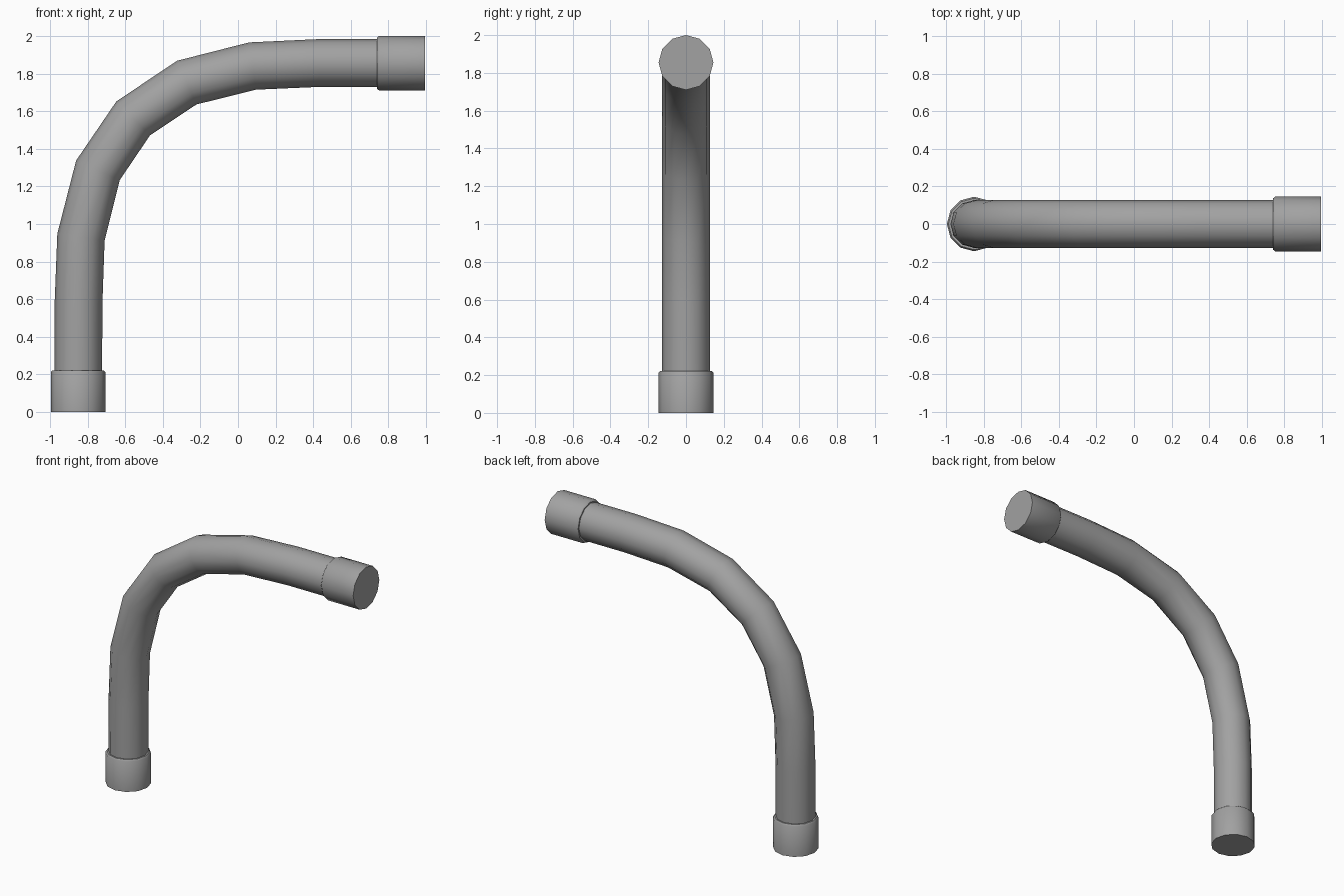
import bpy, bmesh, math
from mathutils import Vector

SIDES = 12

cube = bpy.data.objects.get("Cube")
if cube:
    bpy.data.objects.remove(cube, do_unlink=True)

grey = bpy.data.materials.new("pipe grey")
grey.use_nodes = True
grey.diffuse_color = (0.36, 0.36, 0.36, 1)
grey.node_tree.nodes["Principled BSDF"].inputs["Base Color"].default_value = (0.36, 0.36, 0.36, 1)


def tube(name, path, radii):
    """Loft round rings along a path of (x, z) points and cap both ends."""
    pts = [Vector((x, 0, z)) for x, z in path]
    side = Vector((0, 1, 0))
    bm = bmesh.new()
    rings = []
    for i, (p, r) in enumerate(zip(pts, radii)):
        # average of the directions before and after gives the mitre plane
        before = (p - pts[i - 1]).normalized() if i else Vector()
        after = (pts[i + 1] - p).normalized() if i < len(pts) - 1 else Vector()
        across = side.cross((before + after).normalized())
        angles = [math.tau * k / SIDES for k in range(SIDES)]
        rings.append([bm.verts.new(p + r * (across * math.cos(a) + side * math.sin(a)))
                      for a in angles])
    for a, b in zip(rings, rings[1:]):
        for k in range(SIDES):
            n = (k + 1) % SIDES
            bm.faces.new((a[k], a[n], b[n], b[k]))
    bm.faces.new(rings[0])
    bm.faces.new(rings[-1])
    bmesh.ops.recalc_face_normals(bm, faces=bm.faces)
    mesh = bpy.data.meshes.new(name)
    bm.to_mesh(mesh)
    bm.free()
    mesh.materials.append(grey)
    obj = bpy.data.objects.new(name, mesh)
    bpy.context.collection.objects.link(obj)
    bpy.ops.object.select_all(action="DESELECT")
    obj.select_set(True)
    bpy.context.view_layer.objects.active = obj
    bpy.ops.object.shade_smooth_by_angle(angle=math.radians(40))
    return obj


# Bent pipe
bend = [(-0.85, 0.1), (-0.848, 0.58), (-0.835, 0.93), (-0.745, 1.285), (-0.557, 1.562),
        (-0.272, 1.752), (0.078, 1.84), (0.43, 1.856), (0.87, 1.856)]
tube("bent_pipe", bend, [0.127] * len(bend))

# End collars with a small chamfer on the shoulder
collar_radii = [0.145, 0.145, 0.137]
tube("lower_collar", [(-0.85, 0), (-0.85, 0.212), (-0.85, 0.222)], collar_radii)
tube("upper_collar", [(0.993, 1.855), (0.75, 1.855), (0.74, 1.855)], collar_radii)
